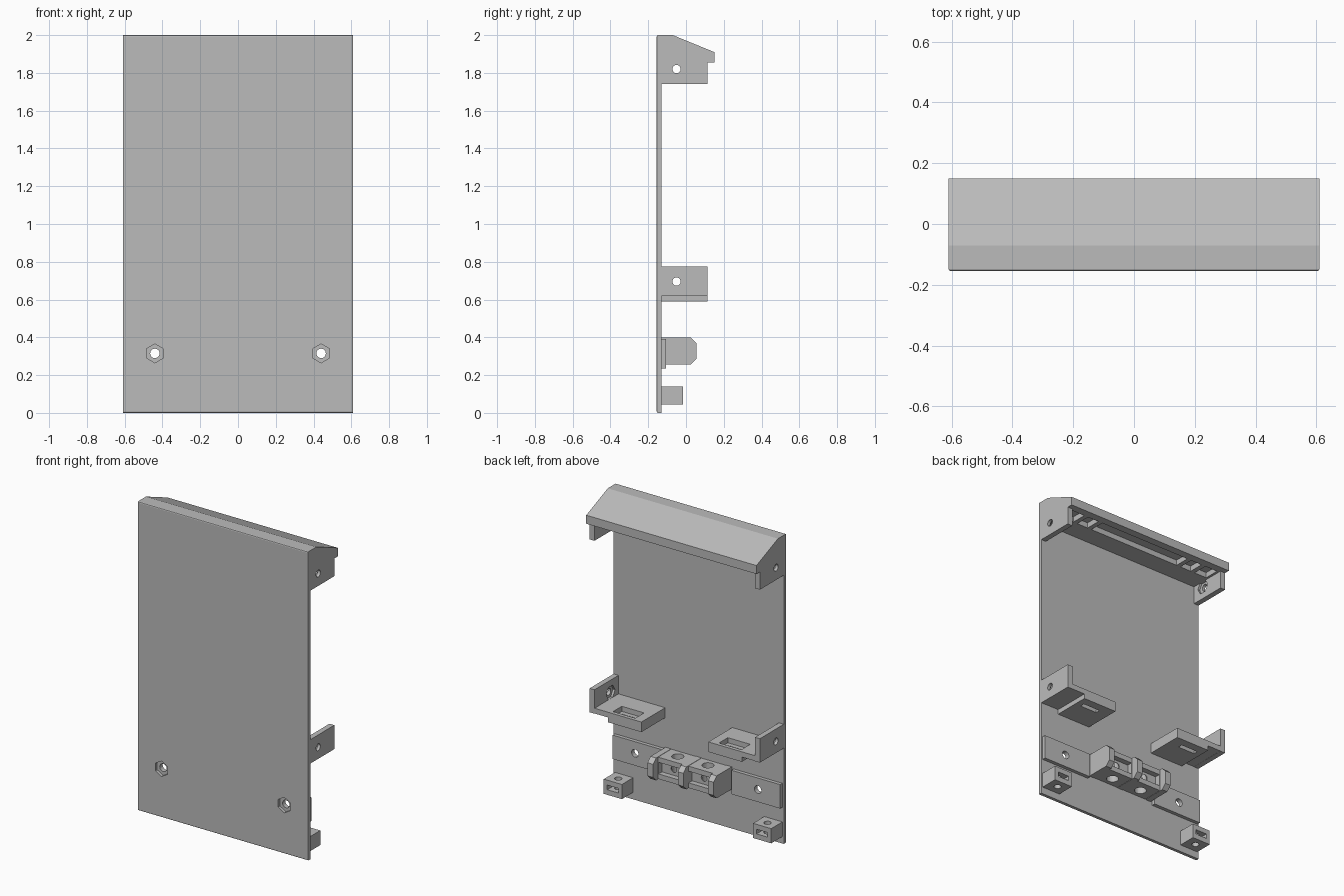
import bpy, bmesh, math
from mathutils import Matrix, Vector

cube = bpy.data.objects.get("Cube")
if cube:
    bpy.data.objects.remove(cube, do_unlink=True)

grey = bpy.data.materials.new("plain grey")
grey.use_nodes = True
grey.diffuse_color = (0.5, 0.5, 0.5, 1)
grey.node_tree.nodes["Principled BSDF"].inputs["Base Color"].default_value = (0.5, 0.5, 0.5, 1)

FRONT, BACK, HALF = -0.155, -0.13, 0.61
ROOT = BACK - 0.005     # parts sink slightly into the panel
REAR = 0.115            # rear limit of the end brackets


def finish(name, bm):
    bmesh.ops.recalc_face_normals(bm, faces=bm.faces)
    mesh = bpy.data.meshes.new(name)
    bm.to_mesh(mesh)
    bm.free()
    mesh.materials.append(grey)
    obj = bpy.data.objects.new(name, mesh)
    bpy.context.collection.objects.link(obj)
    return obj


def box(name, xs, ys, zs):
    bm = bmesh.new()
    bmesh.ops.create_cube(bm, size=1)
    for v in bm.verts:
        for i, r in enumerate((xs, ys, zs)):
            v.co[i] = min(r) if v.co[i] < 0 else max(r)
    return finish(name, bm)


def extrude_x(name, profile, x0, x1):
    """Sweep a (y, z) outline along x."""
    bm = bmesh.new()
    face = bm.faces.new([bm.verts.new((x0, y, z)) for y, z in profile])
    new = bmesh.ops.extrude_face_region(bm, geom=[face])["geom"]
    bmesh.ops.translate(bm, vec=(x1 - x0, 0, 0),
                        verts=[g for g in new if isinstance(g, bmesh.types.BMVert)])
    return finish(name, bm)


def prism(center, axis, radius, depth, sides=24):
    """Round or hexagonal cutter along an axis."""
    turn = {"X": Matrix.Rotation(math.pi / 2, 4, "Y"),
            "Y": Matrix.Rotation(math.pi / 2, 4, "X"), "Z": Matrix()}[axis]
    bm = bmesh.new()
    bmesh.ops.create_cone(bm, cap_ends=True, segments=sides, radius1=radius, radius2=radius,
                          depth=depth, matrix=Matrix.Translation(Vector(center)) @ turn)
    return finish("cutter", bm)


def cut(obj, *cutters):
    for c in cutters:
        mod = obj.modifiers.new("cut", "BOOLEAN")
        mod.operation, mod.solver, mod.object = "DIFFERENCE", "EXACT", c
        bpy.context.view_layer.objects.active = obj
        bpy.ops.object.modifier_apply(modifier=mod.name)
        bpy.data.objects.remove(c, do_unlink=True)
    return obj


# Front panel with softened front edges
panel = box("front_panel", (-HALF, HALF), (FRONT, BACK), (0, 2))
bm = bmesh.new()
bm.from_mesh(panel.data)
edges = [e for e in bm.edges if all(v.co.y < FRONT + 0.001 for v in e.verts)]
bmesh.ops.bevel(bm, geom=edges, offset=0.007, segments=2, affect="EDGES", profile=0.5)
bm.to_mesh(panel.data)
bm.free()

# Sloped hood with pockets in its underside
hood = extrude_x("hood", [(FRONT + 0.007, 2), (-0.07, 2), (0.15, 1.91), (0.15, 1.855), (ROOT, 1.855),
                          (FRONT + 0.007, 1.9)], -HALF, HALF)
for a, b in ((-0.33, 0.33), (0.36, 0.44), (0.47, 0.56), (-0.44, -0.36), (-0.56, -0.47)):
    cut(hood, box("cutter", (a, b), (0.0, 0.1), (1.8, 1.89)))

for s, side in ((1, "left"), (-1, "right")):
    inner = s * (HALF - 0.035)

    # Hood end tab with screw hole and nut recess
    tab = box(side + "_hood_tab", (inner, s * HALF), (ROOT, REAR), (1.74, 1.86))
    cut(tab, prism((s * 0.59, -0.05, 1.82), "X", 0.022, 0.2),
        prism((inner, -0.05, 1.82), "X", 0.045, 0.03, 6))

    # Middle bracket: end wall and stepped shelf
    wall = box(side + "_bracket_wall", (inner, s * HALF), (ROOT, REAR), (0.62, 0.775))
    cut(wall, prism((s * 0.59, -0.05, 0.695), "X", 0.022, 0.2),
        prism((inner, -0.05, 0.695), "X", 0.045, 0.03, 6))
    shelf = box(side + "_bracket_shelf", (s * 0.24, s * 0.6), (ROOT, REAR - 0.001), (0.621, 0.655))
    foot = box(side + "_bracket_foot", (s * 0.24, s * 0.48), (ROOT, REAR - 0.001), (0.59, 0.622))
    cut(shelf, box("cutter", (s * 0.30, s * 0.46), (0, 0.09), (0.5, 0.7)))
    cut(foot, box("cutter", (s * 0.32, s * 0.44), (0.03, 0.06), (0.5, 0.7)))

    # Screw pad on the back, with a nut recess through the panel
    pad = box(side + "_screw_pad", (s * 0.25, s * 0.60), (ROOT, -0.107), (0.235, 0.39))
    cut(pad, prism((s * 0.44, -0.12, 0.315), "Y", 0.025, 0.2))
    cut(panel, prism((s * 0.44, FRONT, 0.315), "Y", 0.05, 0.036, 6),
        prism((s * 0.44, FRONT, 0.315), "Y", 0.025, 0.2))
    cut(pad, prism((s * 0.44, FRONT, 0.315), "Y", 0.05, 0.036, 6))

    # Lower corner lug with vertical hole and rear slot
    lug = box(side + "_corner_lug", (s * 0.47, s * 0.60), (ROOT, -0.015), (0.045, 0.14))
    cut(lug, prism((s * 0.535, -0.07, 0.09), "Z", 0.022, 0.3),
        box("cutter", (s * 0.495, s * 0.575), (-0.07, 0.1), (0.078, 0.108)))

# Centre clamp block with round holes
block = box("clamp_block", (-0.225, 0.225), (ROOT, 0.005), (0.257, 0.398))
for x in (-0.108, 0.108):
    cut(block, prism((x, -0.07, 0.33), "Z", 0.036, 0.3),
        prism((x, 0, 0.33), "Y", 0.02, 0.1),
        box("cutter", (x - 0.085, x + 0.085), (-0.03, 0.1), (0.29, 0.365)))

# Chamfered ribs of the clamp
rib = [(ROOT, 0.255), (0.025, 0.255), (0.055, 0.285), (0.055, 0.37), (0.025, 0.4), (ROOT, 0.4)]
for name, x in (("left_rib", 0.217), ("middle_rib", 0), ("right_rib", -0.217)):
    extrude_x(name, rib, x - 0.02, x + 0.02)
